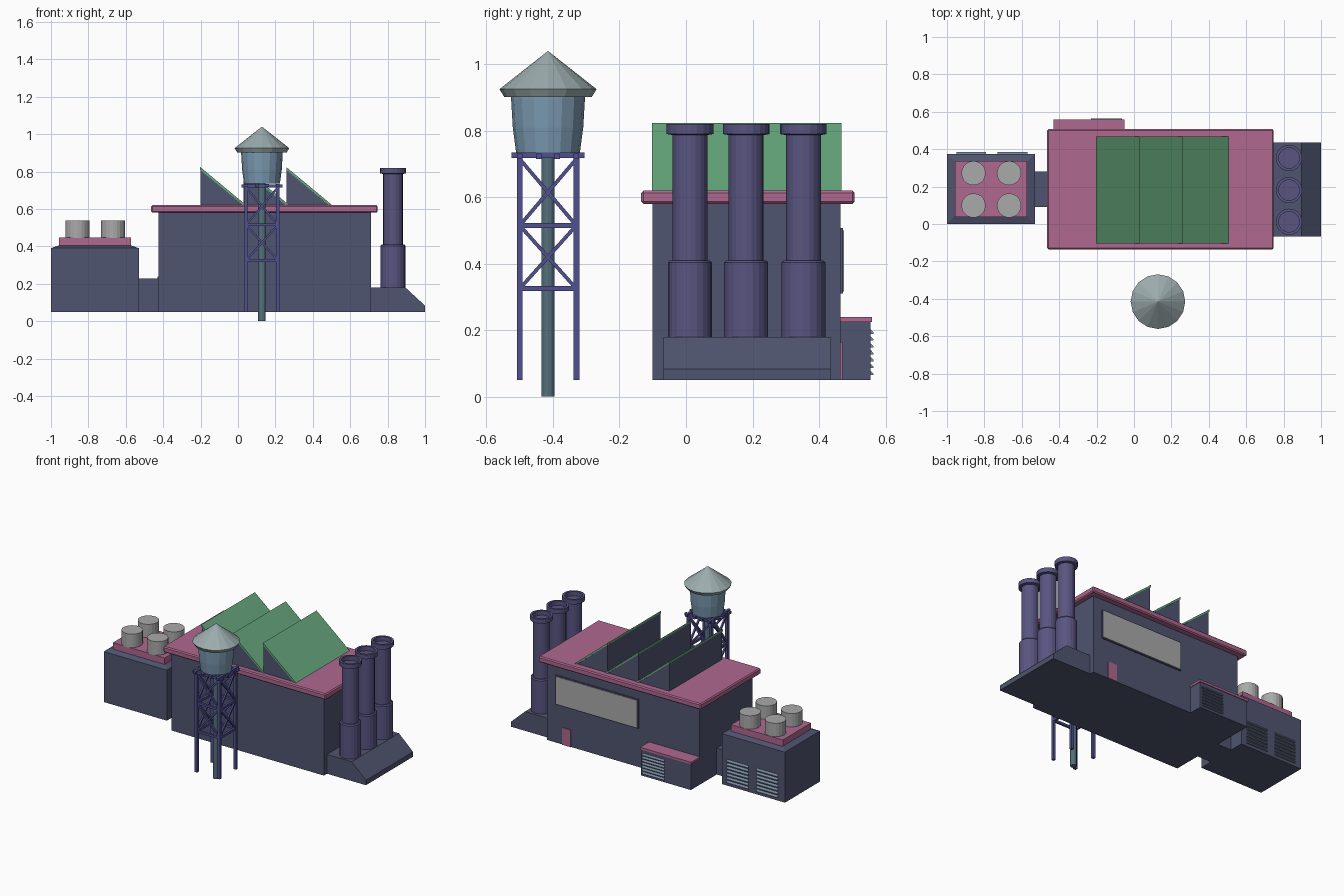
import bpy, bmesh
from math import cos, sin, pi
from mathutils import Vector

if "Cube" in bpy.data.objects:
    bpy.data.objects.remove(bpy.data.objects["Cube"])


def material(name, r, g, b):
    m = bpy.data.materials.new(name)
    m.diffuse_color = (r, g, b, 1)
    m.use_nodes = True
    m.node_tree.nodes["Principled BSDF"].inputs["Base Color"].default_value = m.diffuse_color
    return m


WALL = material("slate_wall", 0.08, 0.09, 0.16)
PINK = material("pink_trim", 0.43, 0.14, 0.28)
GREEN = material("green_roof", 0.13, 0.38, 0.20)
STACK = material("purple_stack", 0.10, 0.09, 0.22)
STEEL = material("violet_steel", 0.08, 0.08, 0.28)
TANK = material("blue_tank", 0.20, 0.33, 0.45)
CAP = material("pale_cap", 0.33, 0.41, 0.42)
PIPE = material("teal_pipe", 0.09, 0.16, 0.20)
SLAT = material("louvre_slat", 0.20, 0.26, 0.36)
GREY = material("light_grey", 0.40, 0.40, 0.40)


def finish(name, bm, mat):
    bmesh.ops.recalc_face_normals(bm, faces=bm.faces[:])
    me = bpy.data.meshes.new(name)
    bm.to_mesh(me)
    bm.free()
    me.materials.append(mat)
    ob = bpy.data.objects.new(name, me)
    bpy.context.collection.objects.link(ob)
    return ob


def prism(name, profile, y0, y1, mat):
    """Extrude an (x, z) outline along y."""
    bm = bmesh.new()
    f = bm.faces.new([bm.verts.new((x, y0, z)) for x, z in profile])
    ext = bmesh.ops.extrude_face_region(bm, geom=[f])
    bmesh.ops.translate(bm, vec=(0, y1 - y0, 0),
                        verts=[v for v in ext["geom"] if isinstance(v, bmesh.types.BMVert)])
    return finish(name, bm, mat)


def box(name, x0, x1, y0, y1, z0, z1, mat):
    return prism(name, [(x0, z0), (x1, z0), (x1, z1), (x0, z1)], y0, y1, mat)


def lathe(name, cx, cy, profile, sides, mat):
    """Revolve a (radius, z) profile; ends are closed."""
    bm = bmesh.new()
    rings = []
    for r, z in profile:
        n = sides if r > 0 else 1
        rings.append([bm.verts.new((cx + r * cos(2 * pi * i / sides),
                                    cy + r * sin(2 * pi * i / sides), z)) for i in range(n)])
    for a, b in zip(rings, rings[1:]):
        for i in range(sides):
            j = (i + 1) % sides
            if len(b) == 1:
                bm.faces.new((a[i], a[j], b[0]))
            else:
                bm.faces.new((a[i], a[j], b[j], b[i]))
    for ring in (rings[0], rings[-1]):
        if len(ring) > 1:
            bm.faces.new(ring)
    return finish(name, bm, mat)


def beam(name, p, q, w, mat):
    """Square bar between two points."""
    p, q = Vector(p), Vector(q)
    bm = bmesh.new()
    bmesh.ops.create_cube(bm, size=1)
    bmesh.ops.scale(bm, vec=(w, w, (q - p).length), verts=bm.verts[:])
    d = q - p
    up = "X" if abs(d.x) < 1e-6 else "Y"
    bmesh.ops.rotate(bm, matrix=d.to_track_quat("Z", up).to_matrix(), verts=bm.verts[:])
    bmesh.ops.translate(bm, vec=(p + q) / 2, verts=bm.verts[:])
    return finish(name, bm, mat)


def louvre(name, x0, x1, y, z0, z1, count=7):
    """Row of sloped slats on a back wall, as saw-toothed strips."""
    step = (z1 - z0) / count
    for i in range(count):
        z = z0 + i * step
        bm = bmesh.new()
        outline = [(-0.004, z), (0.009, z), (0.009, z + 0.2 * step), (-0.004, z + 0.85 * step)]
        ends = [[bm.verts.new((x, y + dy, zz)) for dy, zz in outline] for x in (x0, x1)]
        for k in range(4):
            bm.faces.new((ends[0][k], ends[0][k - 1], ends[1][k - 1], ends[1][k]))
        bm.faces.new(ends[0])
        bm.faces.new(ends[1])
        finish(f"{name}_slat_{i}", bm, SLAT)


# Main hall with overhanging roof
box("main_hall", -0.425, 0.71, -0.10, 0.465, 0.05, 0.58, WALL)
roof = box("main_roof", -0.465, 0.747, -0.135, 0.507, 0.58, 0.62, PINK)
bev = roof.modifiers.new("corner_bevel", "BEVEL")
bev.width, bev.segments = 0.007, 1

# Sawtooth skylights
for i, x in enumerate((-0.20, 0.03, 0.26)):
    e = x + 0.24
    prism(f"sawtooth_{i}", [(x, 0.62), (e - 0.015, 0.62), (x, 0.81)], -0.098, 0.462, WALL)
    prism(f"sawtooth_panel_{i}",
          [(x - 0.002, 0.808), (e - 0.013, 0.62), (e + 0.004, 0.62), (x - 0.002, 0.824)],
          -0.103, 0.468, GREEN)

# Back window and door
box("back_window_frame", 0.025, 0.645, 0.465, 0.472, 0.31, 0.507, WALL)
box("back_window", 0.032, 0.638, 0.465, 0.475, 0.317, 0.50, GREY)
box("back_door", 0.53, 0.595, 0.465, 0.47, 0.05, 0.165, PINK)

# Back annex
box("annex", -0.425, -0.055, 0.465, 0.555, 0.05, 0.225, WALL)
box("annex_roof", -0.43, -0.05, 0.465, 0.56, 0.225, 0.24, PINK)
louvre("annex_louvre", -0.23, -0.065, 0.555, 0.065, 0.21)

# Side building with hipped top, roof pad, vents and louvres
bm = bmesh.new()
levels = [(0, 0.05), (0, 0.39), (0.042, 0.405)]
rings = [[bm.verts.new((x, y, z)) for x, y in
          ((-1 + d, d), (-0.53 - d, d), (-0.53 - d, 0.375 - d), (-1 + d, 0.375 - d))]
         for d, z in levels]
for a, b in zip(rings, rings[1:]):
    for k in range(4):
        bm.faces.new((a[k - 1], a[k], b[k], b[k - 1]))
bm.faces.new(rings[0])
bm.faces.new(rings[-1])
finish("side_building", bm, WALL)
box("side_roof_pad", -0.958, -0.572, 0.037, 0.338, 0.403, 0.447, PINK)
for i, x in enumerate((-0.858, -0.668)):
    for j, y in enumerate((0.099, 0.272)):
        lathe(f"roof_vent_{i}{j}", x, y, [(0.065, 0.445), (0.065, 0.537)], 20, GREY)
louvre("side_louvre_a", -0.73, -0.57, 0.375, 0.07, 0.235)
louvre("side_louvre_b", -0.95, -0.79, 0.375, 0.07, 0.235)

# Connecting passage
box("passage", -0.54, -0.42, 0.09, 0.28, 0.05, 0.228, WALL)

# Chimney plinth and three hollow stacks
prism("chimney_plinth", [(0.70, 0.05), (1.0, 0.05), (1.0, 0.083), (0.895, 0.18), (0.70, 0.18)],
      -0.067, 0.435, WALL)
stack = [(0.066, 0.17), (0.066, 0.403), (0.060, 0.41), (0.0525, 0.41), (0.0525, 0.787),
         (0.070, 0.79), (0.070, 0.82), (0.055, 0.82), (0.055, 0.79), (0, 0.79)]
for i, y in enumerate((0.012, 0.181, 0.353)):
    lathe(f"chimney_{i}", 0.829, y, stack, 20, STACK)

# Water tower: pipe, tank and conical cap
TX, TY, H = 0.128, -0.415, 0.085
lathe("tower_pipe", TX, TY, [(0.02, 0), (0.02, 0.74)], 12, PIPE)
lathe("water_tank", TX, TY, [(0.096, 0.735), (0.106, 0.81), (0.111, 0.895), (0.111, 0.905)], 16, TANK)
lathe("tank_cap", TX, TY, [(0.132, 0.902), (0.146, 0.925), (0, 1.04)], 16, CAP)

# Tower legs and platform frame
for sx in (-1, 1):
    for sy in (-1, 1):
        x, y = TX + sx * H, TY + sy * H
        beam("tower_leg", (x, y, 0.05), (x, y, 0.72), 0.018, STEEL)
for k in (-1, -0.33, 0.33, 1):
    d = k * H
    beam("platform_joist", (TX - 0.11, TY + d, 0.723), (TX + 0.11, TY + d, 0.723), 0.017, STEEL)
    beam("platform_bearer", (TX + d, TY - 0.11, 0.726), (TX + d, TY + 0.11, 0.726), 0.017, STEEL)

# Tower bracing on four sides
for a, b in (((-1, -1), (1, -1)), ((1, -1), (1, 1)), ((1, 1), (-1, 1)), ((-1, 1), (-1, -1))):
    def at(c, z):
        return (TX + c[0] * H, TY + c[1] * H, z)
    for lo, hi in ((0.325, 0.515), (0.515, 0.715)):
        beam("tower_girt", at(a, lo), at(b, lo), 0.015, STEEL)
        beam("tower_brace", at(a, lo), at(b, hi), 0.011, STEEL)
        beam("tower_brace", at(b, lo), at(a, hi), 0.011, STEEL)
